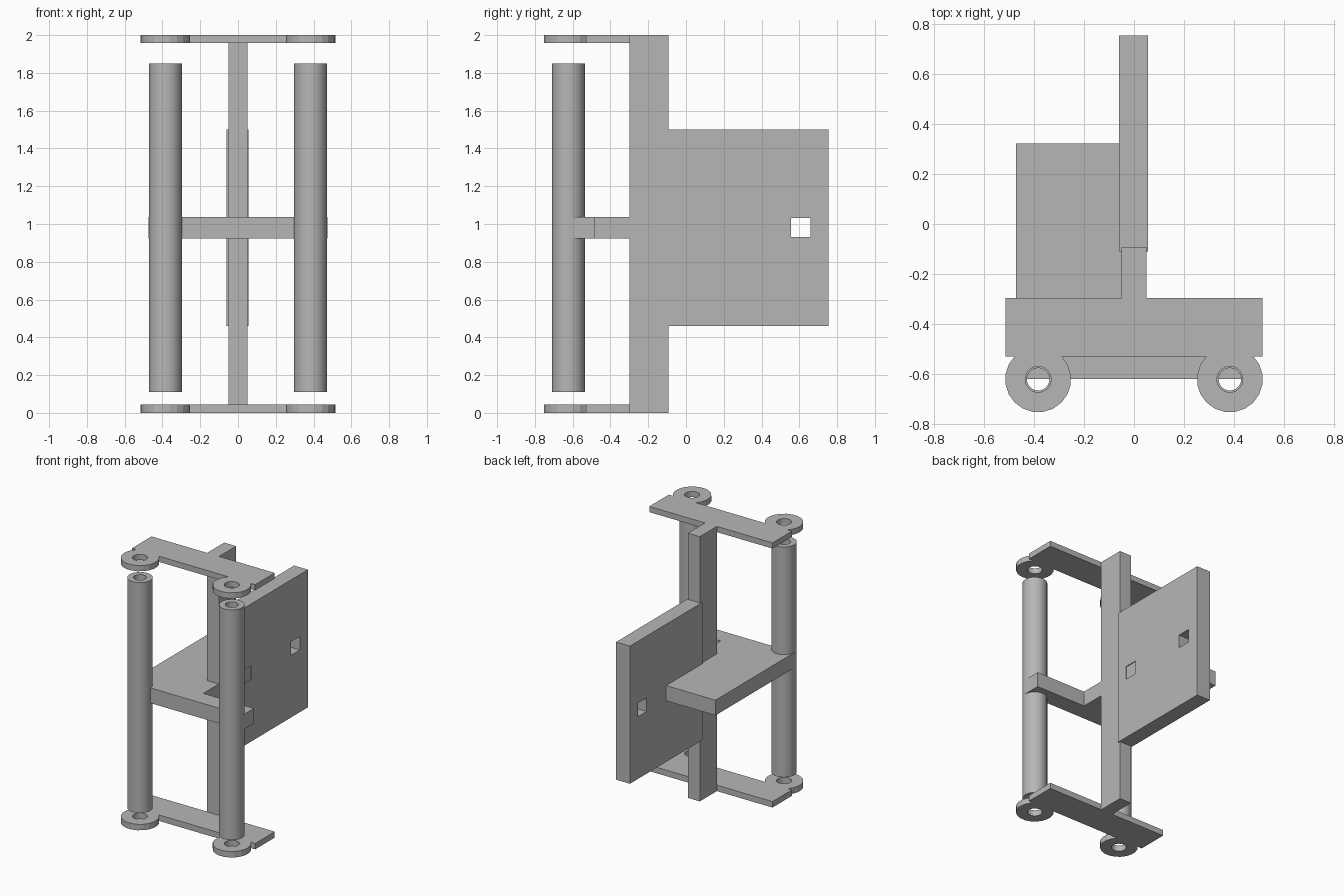
import bpy, bmesh, math
from mathutils import Vector

if "Cube" in bpy.data.objects:
    bpy.data.objects.remove(bpy.data.objects["Cube"], do_unlink=True)

grey = bpy.data.materials.new("plain grey")
grey.use_nodes = True
colour = (0.47, 0.47, 0.47, 1)
grey.diffuse_color = colour
grey.node_tree.nodes["Principled BSDF"].inputs["Base Color"].default_value = colour


def finish(name, bm):
    bmesh.ops.recalc_face_normals(bm, faces=bm.faces[:])
    mesh = bpy.data.meshes.new(name)
    bm.to_mesh(mesh)
    bm.free()
    mesh.materials.append(grey)
    obj = bpy.data.objects.new(name, mesh)
    bpy.context.collection.objects.link(obj)
    return obj


def prism(name, outline, z0, z1):
    """Extrude a flat outline upward."""
    bm = bmesh.new()
    face = bm.faces.new([bm.verts.new((x, y, z0)) for x, y in outline])
    grown = bmesh.ops.extrude_face_region(bm, geom=[face])["geom"]
    verts = [v for v in grown if isinstance(v, bmesh.types.BMVert)]
    bmesh.ops.translate(bm, verts=verts, vec=Vector((0, 0, z1 - z0)))
    return finish(name, bm)


def box(name, x0, x1, y0, y1, z0, z1):
    return prism(name, [(x0, y0), (x1, y0), (x1, y1), (x0, y1)], z0, z1)


def tube(name, x, y, outer, inner, z0, z1, sides):
    """Hollow cylinder made of quads, open through the bore."""
    bm = bmesh.new()
    profile = [(outer, z0), (outer, z1), (inner, z1), (inner, z0)]
    rings = []
    for i in range(sides):
        a = 2 * math.pi * (i + 0.5) / sides
        rings.append([bm.verts.new((x + r * math.cos(a), y + r * math.sin(a), z))
                      for r, z in profile])
    for i in range(sides):
        p, q = rings[i], rings[(i + 1) % sides]
        for k in range(4):
            n = (k + 1) % 4
            bm.faces.new((p[k], q[k], q[n], p[n]))
    return finish(name, bm)


# Upright post
box("post", -0.05, 0.05, -0.30, -0.093, 0, 2)

# End plates with their bearing rings
tube_x, tube_y = 0.384, -0.622
for level, z0, z1 in (("bottom", 0, 0.045), ("top", 1.957, 2)):
    box(level + "_plate", -0.515, 0.515, -0.53, -0.297, z0, z1)
    for side, sign in (("left", 1), ("right", -1)):
        tube(f"{level}_{side}_ring", sign * tube_x, tube_y, 0.132, 0.052, z0, z1, 20)

# Hollow rollers between the plates
for side, sign in (("left", 1), ("right", -1)):
    roller = tube(side + "_roller", sign * tube_x, tube_y, 0.087, 0.045, 0.11, 1.85, 32)
    bpy.ops.object.select_all(action="DESELECT")
    roller.select_set(True)
    bpy.context.view_layer.objects.active = roller
    bpy.ops.object.shade_smooth_by_angle(angle=math.radians(30))

# L-shaped shelf with the cross bar along its front
prism("shelf", [(-0.473, -0.62), (0.473, -0.62), (0.473, -0.485), (0.05, -0.485),
                (0.05, 0.323), (-0.473, 0.323)], 0.922, 1.037)

# Upright panel with two square openings
panel = box("panel", -0.06, 0.056, -0.11, 0.755, 0.46, 1.5)
for name, y in (("front_opening", -0.02), ("back_opening", 0.555)):
    cutter = box(name + "_cutter", -0.2, 0.2, y, y + 0.103, 0.93, 1.032)
    cutter.hide_render = True
    cutter.hide_viewport = True
    cutter.display_type = "WIRE"
    cut = panel.modifiers.new(name, "BOOLEAN")
    cut.operation = "DIFFERENCE"
    cut.solver = "EXACT"
    cut.object = cutter
